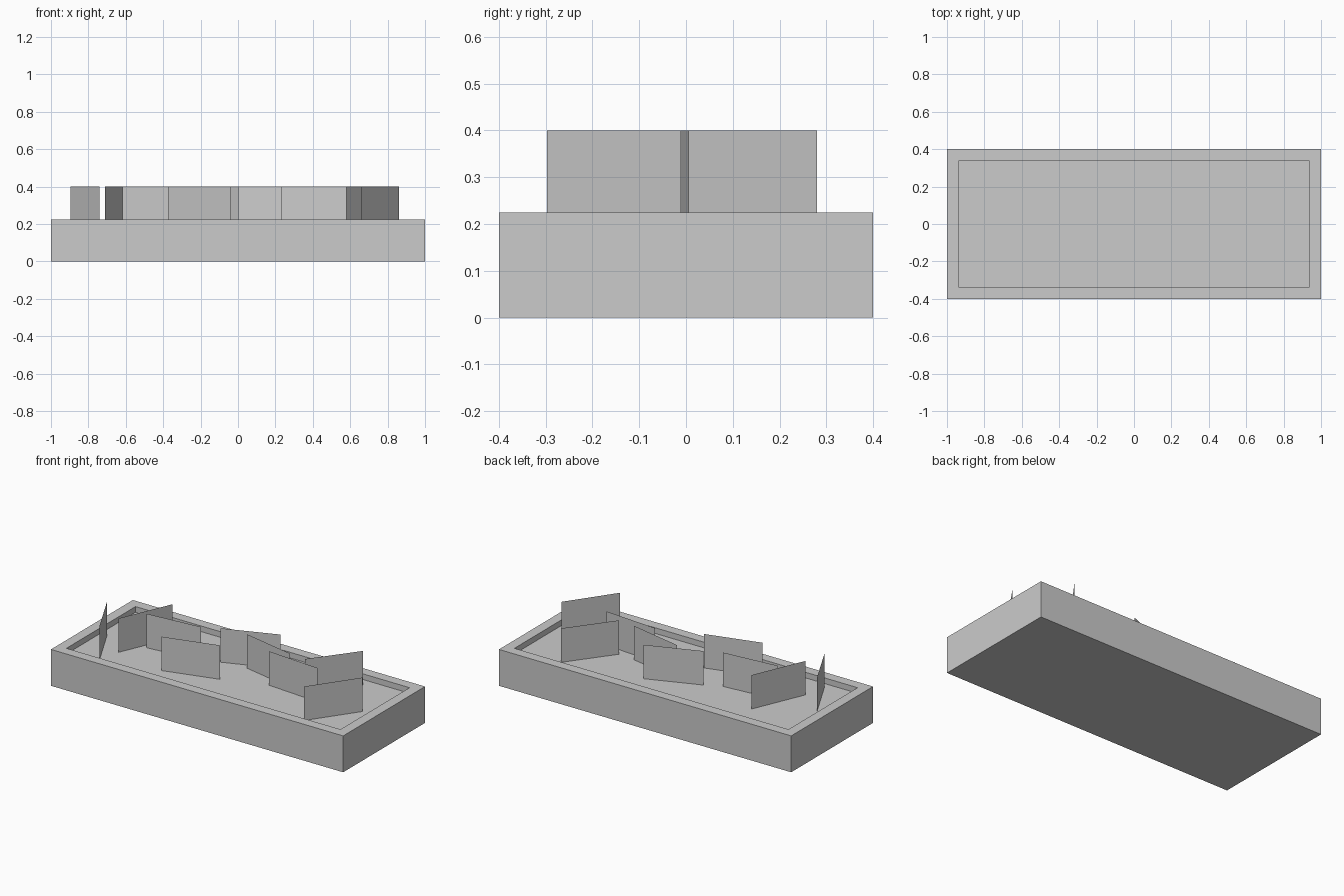
import bpy, bmesh
from mathutils import Vector

if "Cube" in bpy.data.objects:
    bpy.data.objects.remove(bpy.data.objects["Cube"])

grey = bpy.data.materials.new("light_grey")
grey.diffuse_color = (0.6, 0.6, 0.6, 1)
grey.use_nodes = True
grey.node_tree.nodes["Principled BSDF"].inputs["Base Color"].default_value = grey.diffuse_color

RIM_Z, FLOOR_Z, CARD_TOP = 0.225, 0.19, 0.40


def finish(bm, name):
    mesh = bpy.data.meshes.new(name)
    bm.to_mesh(mesh)
    bm.free()
    mesh.materials.append(grey)
    obj = bpy.data.objects.new(name, mesh)
    bpy.context.collection.objects.link(obj)
    return obj


# Planter box: a block whose top is inset and sunk to leave a rim
bm = bmesh.new()
bmesh.ops.create_cube(bm, size=1)
bmesh.ops.scale(bm, vec=(2.0, 0.8, RIM_Z), verts=bm.verts)
bmesh.ops.translate(bm, vec=(0, 0, RIM_Z / 2), verts=bm.verts)
top = max(bm.faces, key=lambda f: f.calc_center_median().z)
bmesh.ops.inset_region(bm, faces=[top], thickness=0.088)
floor = bmesh.ops.extrude_discrete_faces(bm, faces=[top])["faces"][0]
bmesh.ops.translate(bm, vec=(0, 0, FLOOR_Z - RIM_Z), verts=floor.verts)
finish(bm, "planter_box")

# Upright foliage cards: plan position of both ends (x1, y1, x2, y2)
cards = [
    (-0.895, 0.00, -0.74, -0.297),
    (-0.71, -0.152, -0.57, 0.175),
    (-0.618, -0.012, -0.268, 0.02),
    (-0.375, -0.213, -0.04, -0.12),
    (-0.167, 0.068, 0.157, 0.192),
    (0.00, 0.088, 0.343, 0.017),
    (0.23, -0.026, 0.58, -0.052),
    (0.455, 0.005, 0.66, 0.28),
    (0.66, -0.297, 0.86, -0.011),
]
for i, (x1, y1, x2, y2) in enumerate(cards, 1):
    bm = bmesh.new()
    corners = [(x1, y1, FLOOR_Z), (x2, y2, FLOOR_Z),
               (x2, y2, CARD_TOP), (x1, y1, CARD_TOP)]
    bm.faces.new([bm.verts.new(Vector(c)) for c in corners])
    finish(bm, f"foliage_card_{i}")
